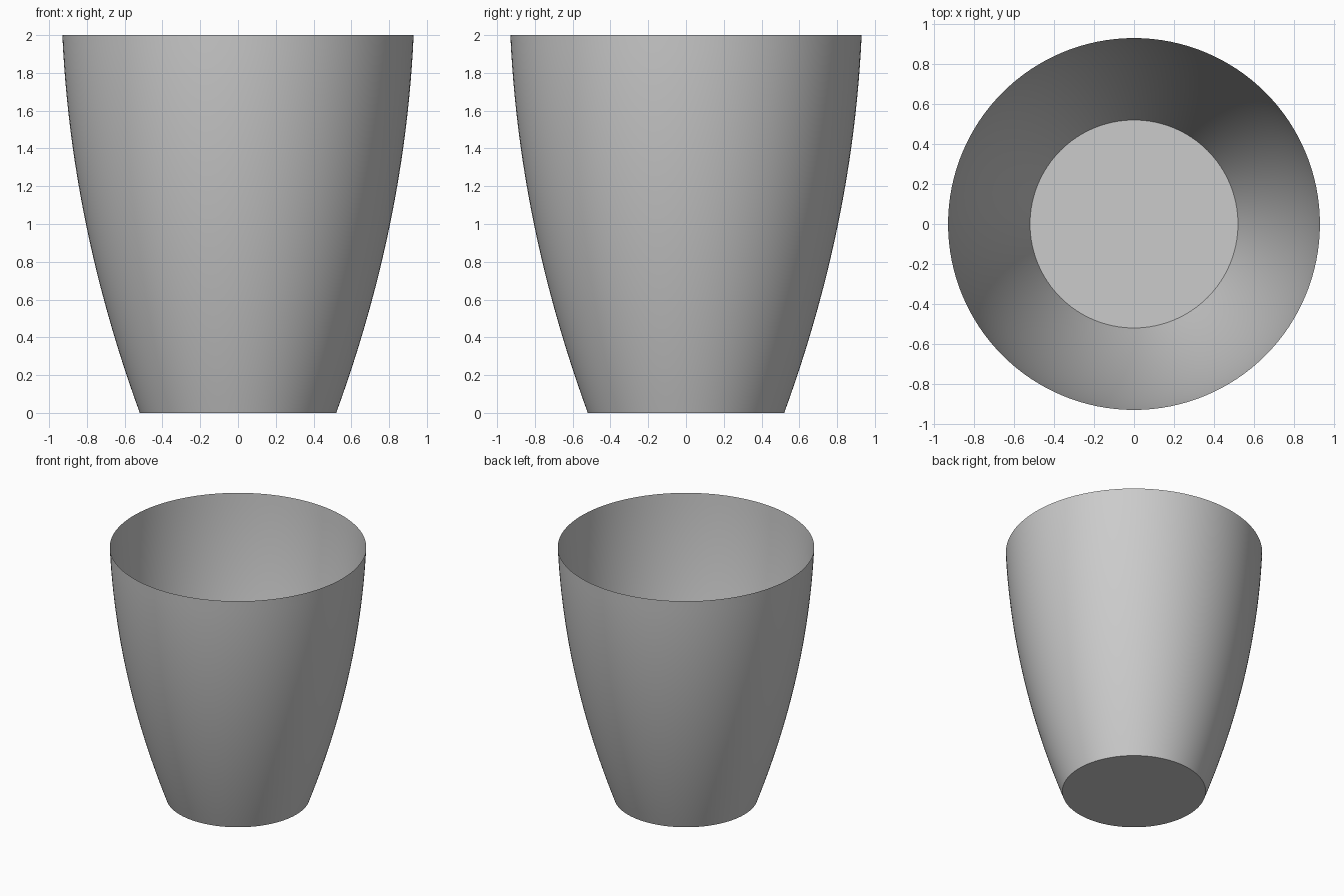
import bpy, bmesh, math

if "Cube" in bpy.data.objects:
    bpy.data.objects.remove(bpy.data.objects["Cube"])

SEGMENTS, RINGS, HEIGHT = 128, 24, 2.0


def radius(z):
    # gently bowed wall: 0.52 at the base, 0.805 halfway, 0.93 at the rim
    return 0.52 + 0.365 * z - 0.08 * z * z


bm = bmesh.new()

# Thin open wall, revolved from the profile
rings = []
for i in range(RINGS + 1):
    z = HEIGHT * i / RINGS
    r = radius(z)
    rings.append([bm.verts.new((r * math.cos(2 * math.pi * k / SEGMENTS),
                                r * math.sin(2 * math.pi * k / SEGMENTS), z))
                  for k in range(SEGMENTS)])
for low, high in zip(rings, rings[1:]):
    for k in range(SEGMENTS):
        n = (k + 1) % SEGMENTS
        bm.faces.new((low[k], low[n], high[n], high[k]))

# Flat floor
bm.faces.new(list(reversed(rings[0])))

mesh = bpy.data.meshes.new("cup")
bm.to_mesh(mesh)
bm.free()
cup = bpy.data.objects.new("cup", mesh)
bpy.context.collection.objects.link(cup)

# Smooth wall with a crisp base edge
bpy.context.view_layer.objects.active = cup
cup.select_set(True)
bpy.ops.object.shade_smooth_by_angle(angle=math.radians(30))
